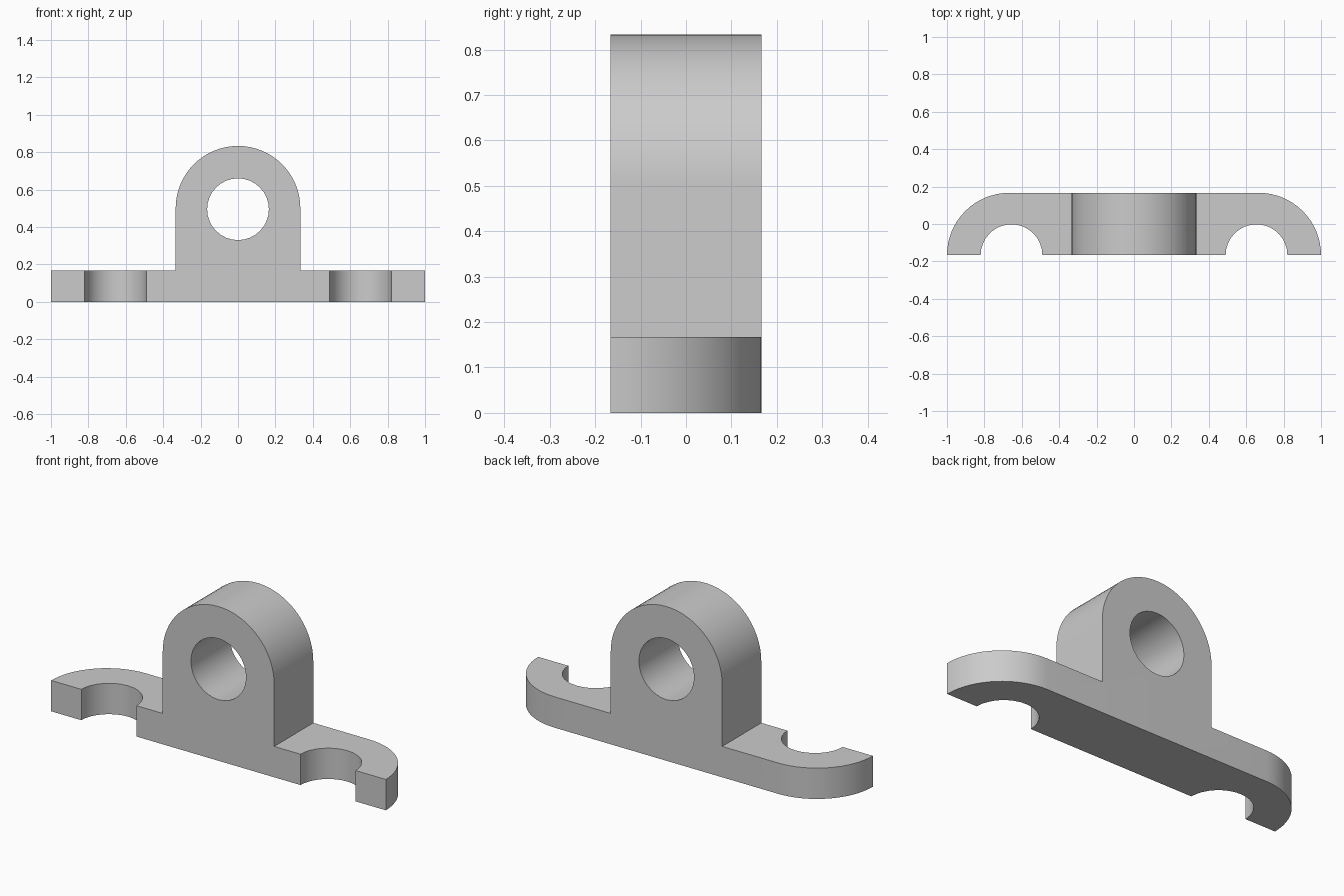
import bpy, bmesh
from math import sin, cos, radians
from mathutils import Vector

if "Cube" in bpy.data.objects:
    bpy.data.objects.remove(bpy.data.objects["Cube"])

T = 1 / 6       # plate thickness and half depth
R = 1 / 3       # outer radius
H = 0.165       # hole radius


def arc(cx, cy, r, a0, a1, n=16):
    steps = [radians(a0 + (a1 - a0) * i / n) for i in range(n + 1)]
    return [(cx + r * cos(a), cy + r * sin(a)) for a in steps]


def prism(name, points, direction):
    """Extrude a closed outline of 3D points along a direction."""
    bm = bmesh.new()
    face = bm.faces.new([bm.verts.new(p) for p in points])
    new = bmesh.ops.extrude_face_region(bm, geom=[face], use_keep_orig=True)["geom"]
    verts = [v for v in new if isinstance(v, bmesh.types.BMVert)]
    bmesh.ops.translate(bm, verts=verts, vec=Vector(direction))
    bmesh.ops.recalc_face_normals(bm, faces=bm.faces)
    mesh = bpy.data.meshes.new(name)
    bm.to_mesh(mesh)
    bm.free()
    ob = bpy.data.objects.new(name, mesh)
    bpy.context.collection.objects.link(ob)
    return ob


# Front silhouette of the right half: base plate, round-topped lug and its bore
front = [(-0.1, 0), (1.1, 0), (1.1, T), (R, T)]
front += arc(0, 0.5, R, 0, 90) + [(-0.1, 0.5 + R), (-0.1, 0.495 + H)]
front += arc(0, 0.495, H, 90, -90) + [(-0.1, 0.495 - H)]
bracket = prism("bearing_bracket", [(x, -0.3, z) for x, z in front], (0, 0.6, 0))

# Plan outline of the right half: rounded end and half-round bolt notch
plan = [(-0.2, -T)] + arc(0.655, -T, H, 180, 0)
plan += arc(1 - R, -T, R, 0, 90) + [(-0.2, T)]
cutter = prism("plan_cutter", [(x, y, -0.2) for x, y in plan], (0, 0, 1.4))
cutter.hide_render = True

# Keep what both outlines share, then mirror across the middle
cut = bracket.modifiers.new("plan", "BOOLEAN")
cut.operation = "INTERSECT"
cut.solver = "EXACT"
cut.object = cutter
mirror = bracket.modifiers.new("mirror", "MIRROR")
mirror.use_bisect_axis[0] = True

bpy.context.view_layer.objects.active = bracket
bracket.select_set(True)
cutter.select_set(False)
bpy.ops.object.convert(target="MESH")
bpy.data.objects.remove(cutter)
bpy.ops.object.shade_smooth_by_angle(angle=radians(30))
